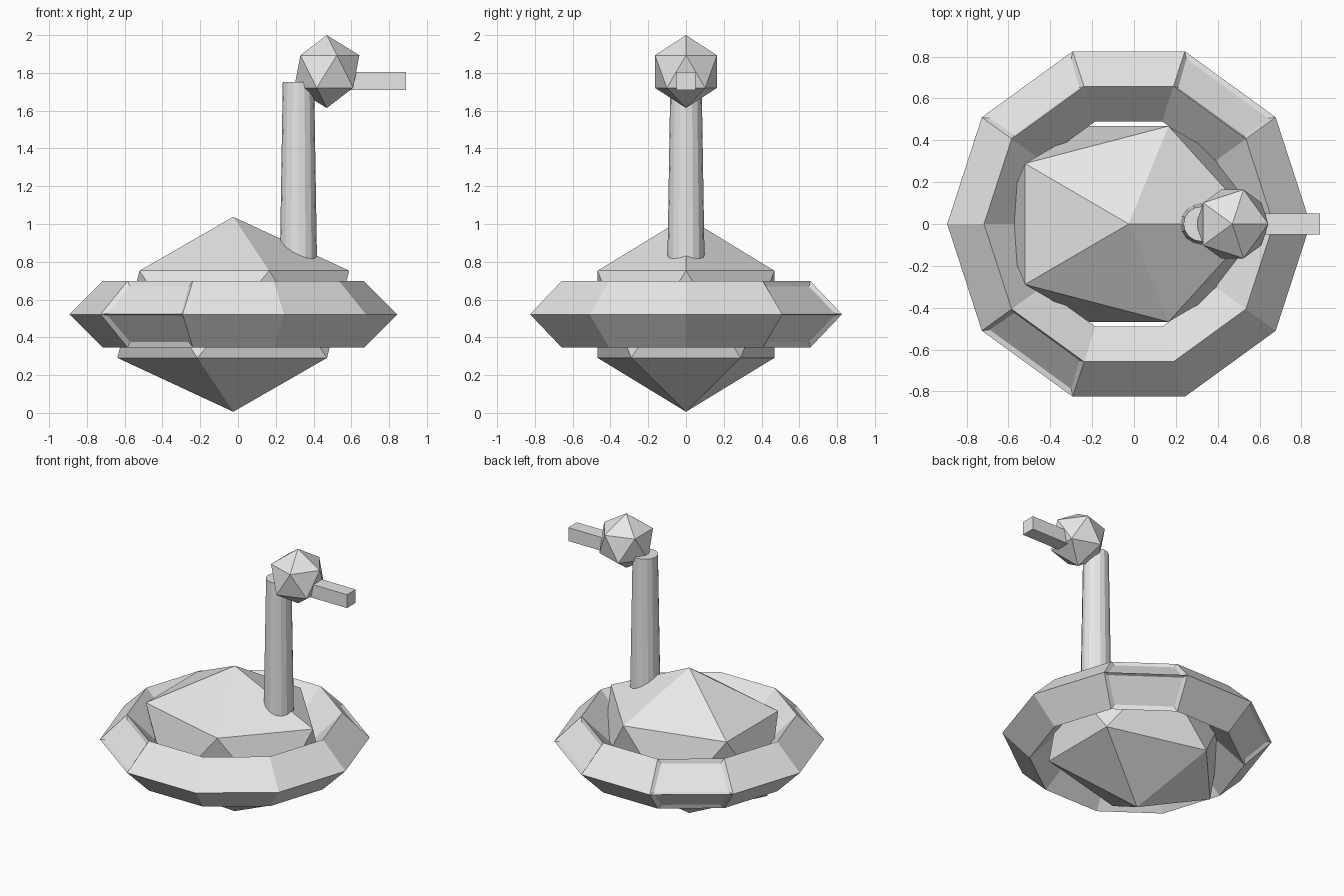
import bpy, bmesh, math
from mathutils import Matrix, Vector

if "Cube" in bpy.data.objects:
    bpy.data.objects.remove(bpy.data.objects["Cube"])

grey = bpy.data.materials.new("plain_grey")
grey.diffuse_color = (0.8, 0.8, 0.8, 1)
grey.use_nodes = True
grey.node_tree.nodes["Principled BSDF"].inputs["Base Color"].default_value = grey.diffuse_color


def finish(bm, name):
    bmesh.ops.recalc_face_normals(bm, faces=bm.faces)
    mesh = bpy.data.meshes.new(name)
    bm.to_mesh(mesh)
    bm.free()
    mesh.materials.append(grey)
    ob = bpy.data.objects.new(name, mesh)
    bpy.context.collection.objects.link(ob)
    return ob


def icosahedron(name, centre, scale):
    bm = bmesh.new()
    bmesh.ops.create_icosphere(bm, subdivisions=1, radius=1)
    bmesh.ops.scale(bm, vec=scale, verts=bm.verts)
    bmesh.ops.translate(bm, vec=centre, verts=bm.verts)
    return finish(bm, name)


# Faceted body and head
icosahedron("body", (-0.025, 0, 0.522), (0.686, 0.55, 0.516))
icosahedron("head", (0.47, 0, 1.807), (0.193, 0.193, 0.193))

# Ten-sided swim ring with a diamond cross-section
SIDES, MAJOR, MINOR = 10, 0.692, 0.176
bm = bmesh.new()
loops = []
for i in range(SIDES):
    a = math.tau * i / SIDES
    loop = []
    for j in range(4):
        b = math.tau * j / 4
        r = MAJOR + MINOR * math.cos(b)
        loop.append(bm.verts.new((r * math.cos(a) - 0.025, r * math.sin(a),
                                  0.522 + MINOR * math.sin(b))))
    loops.append(loop)
panels = []
for i in range(SIDES):
    p, q = loops[i], loops[(i + 1) % SIDES]
    for j in range(4):
        k = (j + 1) % 4
        face = bm.faces.new((p[j], q[j], q[k], p[k]))
        # shallow panels on the outer faces of three segments
        if i in (1, 3, 6) and j in (0, 3):
            panels.append(face)
bmesh.ops.recalc_face_normals(bm, faces=bm.faces)
bmesh.ops.inset_individual(bm, faces=panels, thickness=0.035, depth=-0.015)
finish(bm, "swim_ring")

# Tapered neck, its foot sunk into the body
bm = bmesh.new()
bmesh.ops.create_cone(bm, cap_ends=True, segments=16, radius1=0.1, radius2=0.083,
                      depth=1.05, matrix=Matrix.Translation((0.32, 0, 1.228)))
finish(bm, "neck")

# Square beak
bm = bmesh.new()
bmesh.ops.create_cube(bm, size=1)
bmesh.ops.scale(bm, vec=(0.36, 0.098, 0.095), verts=bm.verts)
bmesh.ops.translate(bm, vec=(0.71, 0, 1.758), verts=bm.verts)
finish(bm, "beak")
